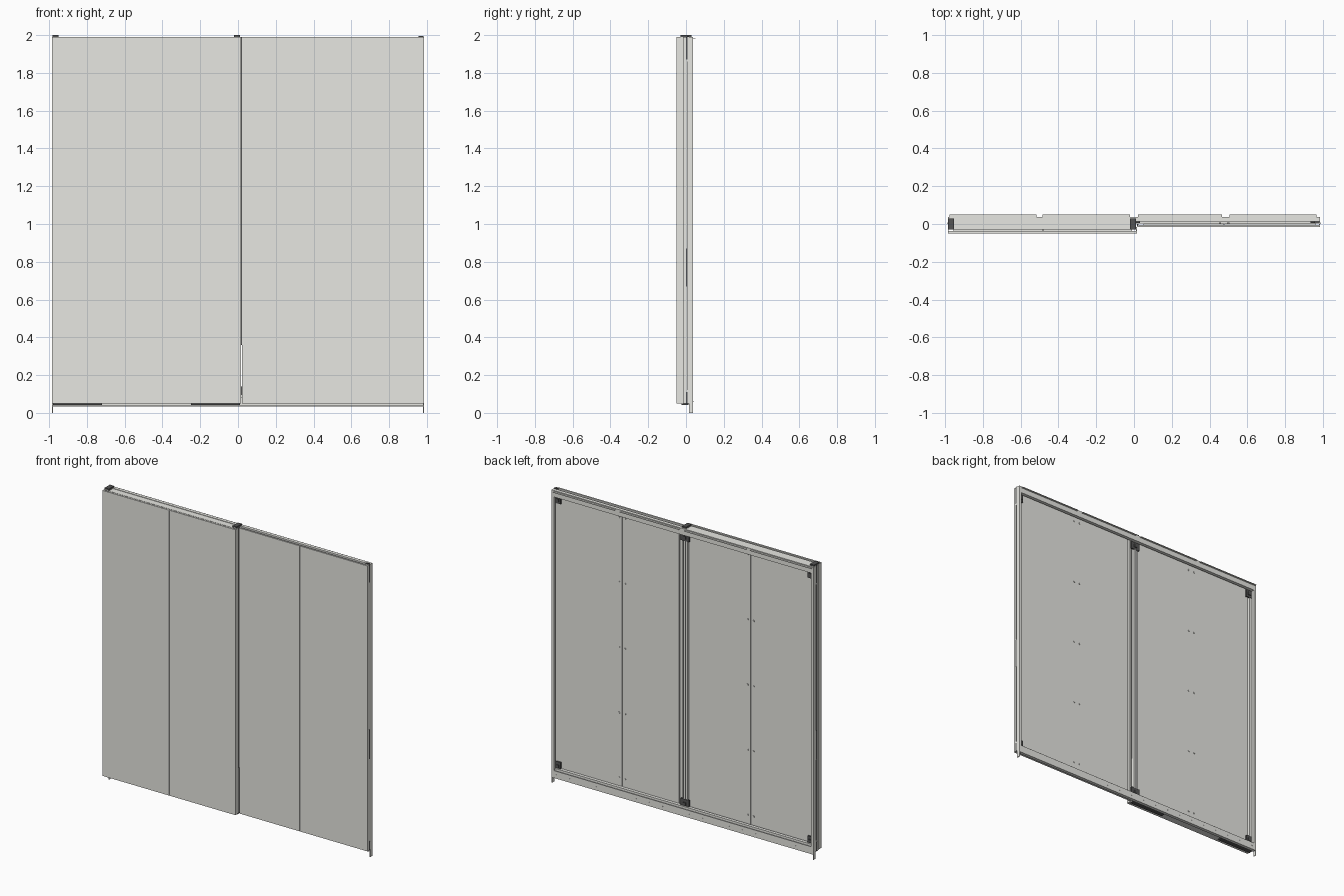
import bpy, bmesh

cube = bpy.data.objects.get("Cube")
if cube:
    bpy.data.objects.remove(cube, do_unlink=True)


def material(name, rgb):
    m = bpy.data.materials.new(name)
    m.use_nodes = True
    m.diffuse_color = (*rgb, 1)
    m.node_tree.nodes["Principled BSDF"].inputs["Base Color"].default_value = (*rgb, 1)
    return m


GREY = material("warm light grey", (0.80, 0.80, 0.76))
DARK = material("dark grey", (0.09, 0.09, 0.09))


def finish(name, bm, mat):
    me = bpy.data.meshes.new(name)
    bm.to_mesh(me)
    bm.free()
    me.materials.append(mat)
    bpy.context.collection.objects.link(bpy.data.objects.new(name, me))


def boxes(name, spans, mat=GREY):
    """One object from boxes given as x, y and z ranges."""
    bm = bmesh.new()
    for span in spans:
        for v in bmesh.ops.create_cube(bm, size=1)["verts"]:
            for i, (lo, hi) in enumerate(span):
                v.co[i] = lo + (v.co[i] + 0.5) * (hi - lo)
    finish(name, bm, mat)


def studs(name, places, radius, y0, y1):
    """Round heads standing on a back face."""
    bm = bmesh.new()
    for x, z in places:
        geom = bmesh.ops.create_cone(bm, cap_ends=True, segments=10, radius1=radius,
                                     radius2=radius, depth=y1 - y0)["verts"]
        for v in geom:
            a, b, c = v.co
            v.co = (x + a, (y0 + y1) / 2 + c, z - b)
        bmesh.ops.recalc_face_normals(bm, faces=bm.faces)
    finish(name, bm, GREY)


EDGE, LOW, HIGH, GAP = 0.985, 0.05, 1.99, 0.0015


def door(name, x0, x1, mid, y0, y1, flange):
    """Folded front sheets parted by a seam, with paired back panels and screws."""
    z = (LOW, HIGH)
    spans = [((x0, mid - GAP), (y0, y0 + 0.006), z),
             ((mid + GAP, x1), (y0, y0 + 0.006), z),
             ((mid - 0.02, mid + 0.02), (y0 + 0.006, y0 + 0.009), z)]
    for a in (x0, x1 - 0.004):
        spans.append(((a, a + 0.004), (y0, y0 + flange), z))
    for c in (LOW, HIGH - 0.004):
        spans.append(((x0, x1), (y0, y0 + 0.012), (c, c + 0.004)))
    boxes(name + "_front", spans)
    inner = (y0 + 0.009, y1)
    boxes(name + "_back_panels", [((x0 + 0.03, mid - GAP), inner, (0.055, 1.975)),
                                  ((mid + GAP, x1 - 0.025), inner, (0.055, 1.975))])
    studs(name + "_screws", [(mid + d, 0.15 + 0.443 * i) for d in (-0.022, 0.022)
                             for i in range(5)], 0.006, y1, y1 + 0.004)


# The right door stands proud of the left one
door("right_door", -EDGE, 0.015, -0.483, -0.05, -0.006, 0.034)
door("left_door", 0.021, EDGE, 0.477, -0.016, 0.003, 0.016)
boxes("meeting_seal", [((0.0152, 0.0205), (-0.014, 0.0), (0.36, HIGH))], DARK)

# Covers closing the proud door above and below
boxes("right_door_covers", [((-0.952, -0.018), (-0.03, 0.028), (1.96, 1.987)),
                            ((-0.952, -0.018), (-0.044, 0.016), (LOW, 0.06))])
boxes("bottom_guides", [((x0, x1), (-0.025, 0.012), (0.043, LOW))
                        for x0, x1 in ((-0.98, -0.72), (-0.25, 0.01))], DARK)

# Upright channels of the proud door, with dark end fittings
for name, x0, x1 in (("outer", -0.983, -0.951), ("middle", -0.02, 0.01)):
    boxes(name + "_post", [((x0, x1), (-0.025, 0.012), (LOW, 1.99))])
    boxes(name + "_post_cap", [((x0, x1), (-0.028, 0.028), (1.99, 2.0))], DARK)

# Slim upright closing the free end of the left door
boxes("left_end_post", [((0.978, EDGE), (-0.004, 0.02), (LOW, HIGH)),
                        ((0.955, 0.978), (0.003, 0.008), (LOW, HIGH))])
boxes("left_end_hardware", [((0.955, 0.982), (0.004, 0.016), (z, z + 0.03))
                            for z in (1.965, LOW)], DARK)

# Edge seals on both ends
for s, name in ((1, "left"), (-1, "right")):
    a, b = sorted((s * 0.984, s * 0.9857))
    pieces = [((a, b), (0.0, 0.009), (z, z + h)) for z, h in
              ((LOW, 0.06), (0.67, 0.2), (1.87, 0.12))]
    pieces.append(((a, b), (0.004, 0.007), (0.12, 1.86)))
    boxes(name + "_edge_seal", pieces, DARK)

# Back frame: deep top rail, low rail and end uprights
frame = [((-EDGE, EDGE), (0.014, 0.037), (1.945, HIGH)),
         ((-EDGE, EDGE), (0.003, 0.024), (0.08, 0.095))]
for x in (-EDGE, 0.967):
    frame.append(((x, x + 0.018), (0.018, 0.037), (LOW, HIGH)))
boxes("back_frame", frame)
boxes("middle_back_gap", [((-0.008, -0.003), (0.011, 0.013), (0.095, 1.945))], DARK)

# Bottom strip across the back with a row of fixings, and end feet
boxes("bottom_strip", [((-EDGE, EDGE), (0.033, 0.037), (0.035, 0.085)),
                       ((-EDGE, EDGE), (0.015, 0.037), (0.035, 0.039))])
studs("bottom_strip_fixings", [(-0.95 + i * 0.1, 0.06) for i in range(20)],
      0.0025, 0.036, 0.039)
boxes("end_feet", [((x, x + 0.005), (0.015, 0.037), (0, 0.06)) for x in (-EDGE, 0.98)])

# Narrow ledges along the top rail, parted at the seams
ledges = ((-0.975, -0.515), (-0.485, -0.02), (0.02, 0.465), (0.505, 0.965))
boxes("top_ledges", [(x, (0.036, 0.05), (1.98, 1.983)) for x in ledges])

# Dark guide brackets in the corners and at the middle
for name, x, w in (("right", -0.945, 0.02), ("middle", 0.0, 0.032), ("left", 0.955, 0.02)):
    spans = []
    for z in (0.085, 1.895):
        spans.append(((x - w, x + w), (0.004, 0.014), (z, z + 0.055)))
        spans.append(((x - 0.01, x + 0.01), (0.014, 0.02), (z + 0.015, z + 0.035)))
    boxes(name + "_guide_brackets", spans, DARK)
